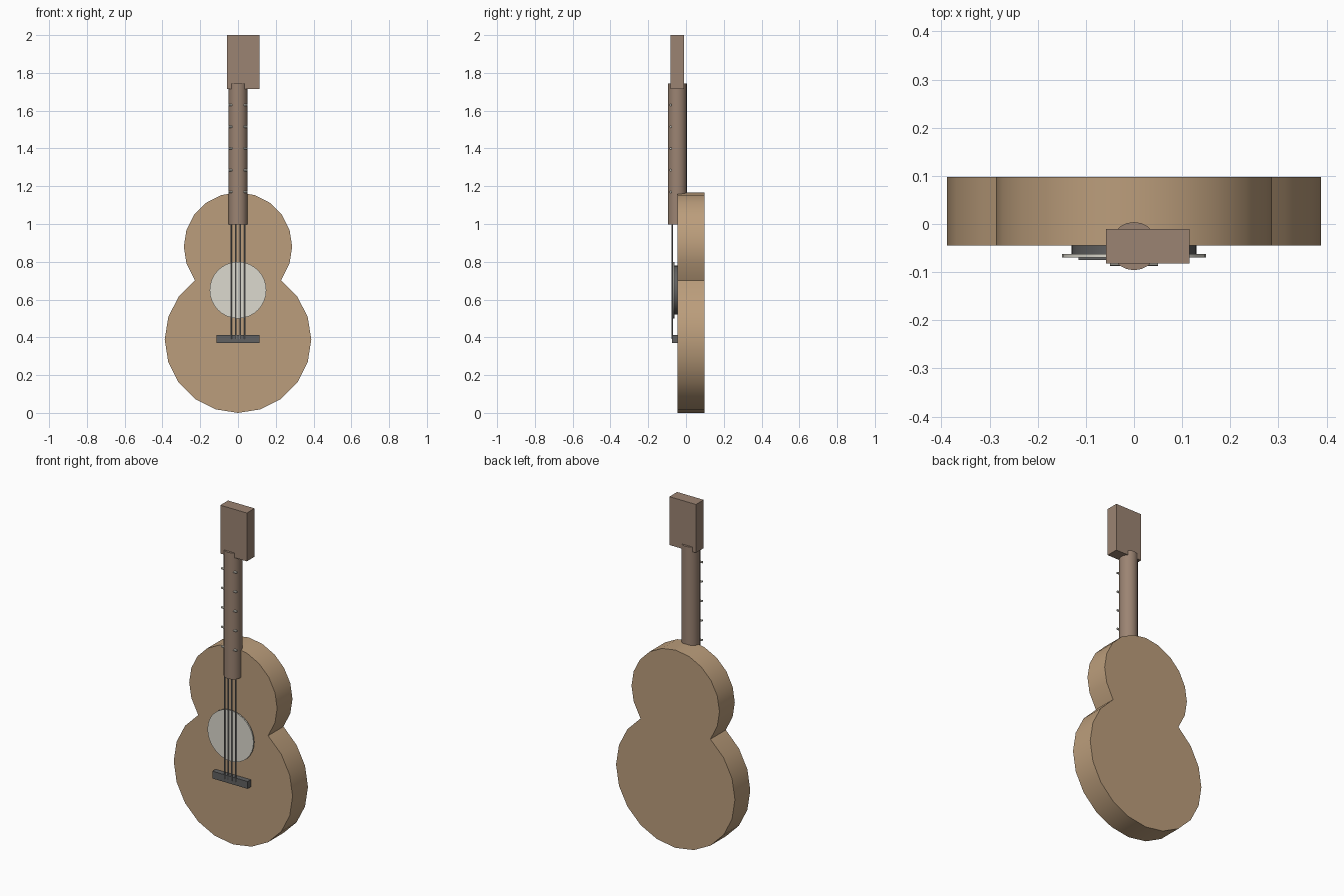
import bpy, bmesh, math
from mathutils import Matrix

if "Cube" in bpy.data.objects:
    bpy.data.objects.remove(bpy.data.objects["Cube"])


def mat(name, rgb):
    m = bpy.data.materials.new(name)
    m.diffuse_color = (*rgb, 1)
    m.use_nodes = True
    m.node_tree.nodes["Principled BSDF"].inputs["Base Color"].default_value = m.diffuse_color
    return m


WOOD = mat("body_wood", (0.50, 0.34, 0.20))
NECK = mat("neck_wood", (0.33, 0.23, 0.17))
LIGHT = mat("light_trim", (0.72, 0.70, 0.62))
DARK = mat("dark_trim", (0.12, 0.12, 0.12))
STEEL = mat("string_steel", (0.25, 0.25, 0.25))


def finish(name, bm, material, smooth=True):
    bmesh.ops.recalc_face_normals(bm, faces=bm.faces)
    me = bpy.data.meshes.new(name)
    bm.to_mesh(me)
    bm.free()
    ob = bpy.data.objects.new(name, me)
    bpy.context.collection.objects.link(ob)
    me.materials.append(material)
    if smooth:
        bpy.ops.object.select_all(action='DESELECT')
        ob.select_set(True)
        bpy.context.view_layer.objects.active = ob
        bpy.ops.object.shade_smooth_by_angle(angle=math.radians(30))
    return ob


def box(name, lo, hi, material):
    bm = bmesh.new()
    bmesh.ops.create_cube(bm, size=1)
    for v in bm.verts:
        v.co = [a + (c + 0.5) * (b - a) for a, b, c in zip(lo, hi, v.co)]
    return finish(name, bm, material, False)


def rod(name, centre, radius, length, axis, sides, material):
    rot = {'X': Matrix.Rotation(math.pi / 2, 4, 'Y'),
           'Y': Matrix.Rotation(math.pi / 2, 4, 'X'),
           'Z': Matrix.Identity(4)}[axis]
    bm = bmesh.new()
    bmesh.ops.create_cone(bm, cap_ends=True, segments=sides, radius1=radius,
                          radius2=radius, depth=length,
                          matrix=Matrix.Translation(centre) @ rot)
    return finish(name, bm, material)


# Body: outline of two overlapping 20-sided rounds, meeting at the waist
def arc(radius, z, first, last):
    step = math.radians(18)
    return [(radius * math.cos(i * step), z + radius * math.sin(i * step))
            for i in range(first, last + 1)]


outline = arc(0.388, 0.388, -13, 3) + arc(0.287, 0.88, -1, 11)
bm = bmesh.new()
face = bm.faces.new([bm.verts.new((x, -0.045, z)) for x, z in outline])
ext = bmesh.ops.extrude_face_region(bm, geom=[face], use_keep_orig=True)
for v in ext["geom"]:
    if isinstance(v, bmesh.types.BMVert):
        v.co.y = 0.098
finish("body", bm, WOOD)

# Sound hole: dark disc under a wider light disc
rod("sound_hole_base", (0, -0.0535, 0.65), 0.13, 0.019, 'Y', 32, DARK)
rod("sound_hole_disc", (0, -0.066, 0.65), 0.15, 0.008, 'Y', 32, LIGHT)

# Neck and headstock
rod("neck", (0, -0.046, 1.37), 0.05, 0.746, 'Z', 20, NECK)
box("headstock", (-0.058, -0.082, 1.715), (0.115, -0.01, 2.0), NECK)

# Frets poke out at the sides of the neck
for i in range(5):
    rod(f"fret_{i + 1}", (0, -0.081, 1.17 + i * 0.115), 0.006, 0.10, 'X', 8, LIGHT)

# Bridge and strings
box("bridge", (-0.115, -0.075, 0.37), (0.115, -0.045, 0.413), DARK)
for i in range(4):
    rod(f"string_{i + 1}", (-0.036 + i * 0.024, -0.074, 0.71), 0.004, 0.64, 'Z', 8, STEEL)
